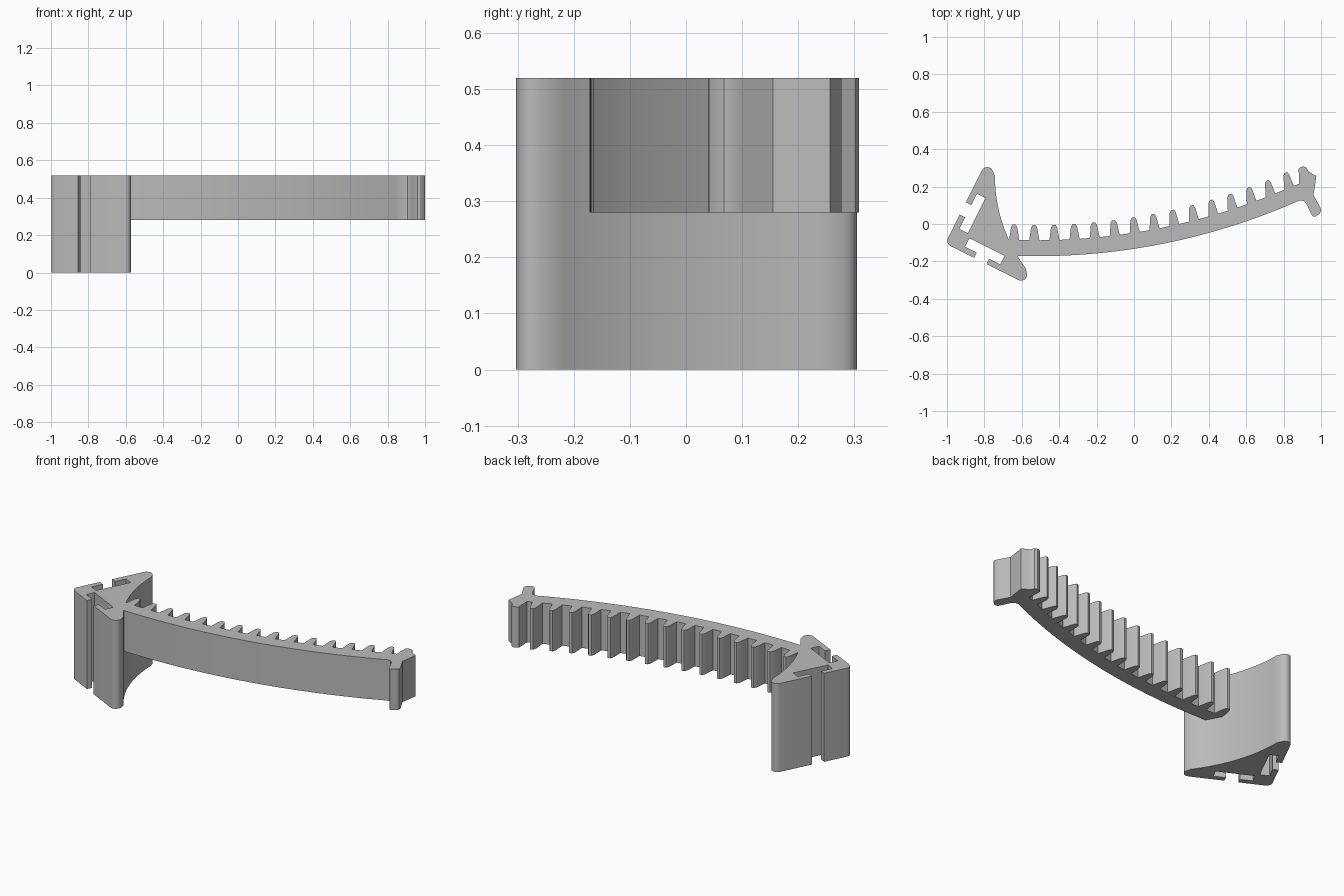
import bpy, bmesh
from math import sin, cos, radians, sqrt
from mathutils import Vector

cube = bpy.data.objects.get("Cube")
if cube:
    bpy.data.objects.remove(cube)

grey = bpy.data.materials.new("plain grey")
grey.use_nodes = True
grey.diffuse_color = (0.5, 0.5, 0.5, 1)
grey.node_tree.nodes["Principled BSDF"].inputs["Base Color"].default_value = (0.5, 0.5, 0.5, 1)


def extrude_outline(name, outline, bottom, top):
    """Solid prism from a closed 2D outline."""
    bm = bmesh.new()
    face = bm.faces.new([bm.verts.new((x, y, bottom)) for x, y in outline])
    result = bmesh.ops.extrude_face_region(bm, geom=[face])
    verts = [v for v in result["geom"] if isinstance(v, bmesh.types.BMVert)]
    bmesh.ops.translate(bm, verts=verts, vec=(0, 0, top - bottom))
    bmesh.ops.recalc_face_normals(bm, faces=bm.faces)
    mesh = bpy.data.meshes.new(name)
    bm.to_mesh(mesh)
    bm.free()
    mesh.materials.append(grey)
    obj = bpy.data.objects.new(name, mesh)
    bpy.context.collection.objects.link(obj)
    bpy.ops.object.select_all(action="DESELECT")
    obj.select_set(True)
    bpy.context.view_layer.objects.active = obj
    bpy.ops.object.shade_smooth_by_angle(angle=radians(30))
    return obj


def round_points(a, d, radius, start, end, steps=8):
    angles = [radians(start + (end - start) * i / steps) for i in range(steps + 1)]
    return [(a + radius * cos(t), d + radius * sin(t)) for t in angles]


# Corner bracket: one wing with its slot, in (along, depth), mirrored over the diagonal
ROUND = 0.032
LIP, DEEP = 0.032, 0.083
wing = round_points(ROUND, ROUND, ROUND, 225, 270, 4)
wing += [(0.172, 0), (0.172, LIP), (0.103, LIP), (0.103, DEEP),
         (0.313, DEEP), (0.313, LIP), (0.246, LIP), (0.246, 0)]
wing += round_points(0.437, ROUND, ROUND, -90, 45)
for i in range(13):
    t = 0.26 * (1 - i / 12)
    s = 0.324 + 0.617 * t * t
    wing.append(((s + t) / sqrt(2), (s - t) / sqrt(2)))
local = wing + [(d, a) for a, d in reversed(wing[1:-1])]

corner = Vector((-1.009, -0.104))
tilt = radians(63.4)
along = Vector((cos(tilt), sin(tilt)))
across = Vector((sin(tilt), -cos(tilt)))
extrude_outline("corner_bracket", [corner + along * a + across * d for a, d in local], 0, 0.52)

# Curved toothed arm, laid out on an arc
RADIUS, CENTRE_X, CENTRE_Y = 3.46, -0.52, 3.288


def on_arc(theta, height, shift=0):
    r = RADIUS - height
    theta += shift / r
    return (CENTRE_X + r * sin(theta), CENTRE_Y - r * cos(theta))


arm = [on_arc(-0.038 + 0.456 * i / 32, 0) for i in range(33)]
# Hooked end
arm += [(0.905, 0.124), (0.92, 0.112), (0.93, 0.09), (0.95, 0.048), (0.96, 0.04),
        (0.972, 0.041), (0.992, 0.055), (1.0, 0.068), (0.998, 0.085), (0.99, 0.1),
        (0.96, 0.155), (0.975, 0.257), (0.935, 0.278), (0.922, 0.302), (0.908, 0.308),
        (0.892, 0.305), (0.88, 0.295), (0.883, 0.215)]
# Teeth from the hook back to the bracket
TEETH = 15
tooth = [(0.028, 0.085), (0.016, 0.152), (0.008, 0.166),
         (-0.008, 0.166), (-0.017, 0.152), (-0.026, 0.085)]
for i in reversed(range(TEETH)):
    theta = -0.0365 + 0.4525 * i / (TEETH - 1)
    for shift, height in tooth:
        lean = -0.5 * (0.168 - height) * sin(theta)
        arm.append(on_arc(theta, height, shift + lean))
arm += [(-0.70, -0.075)]
extrude_outline("toothed_arm", arm, 0.28, 0.52)
